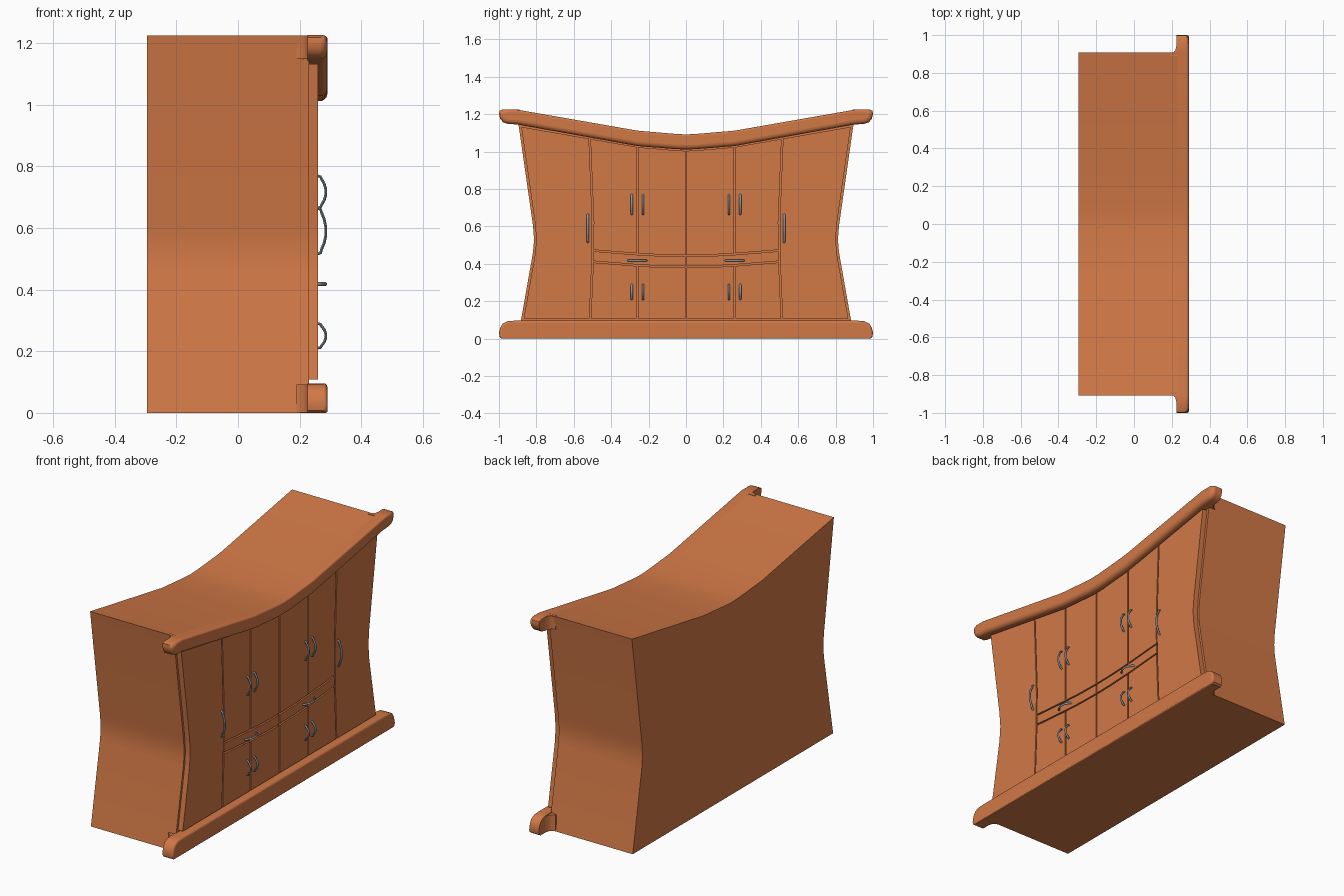
import bpy, bmesh, math

if "Cube" in bpy.data.objects:
    bpy.data.objects.remove(bpy.data.objects["Cube"])


def material(name, col):
    m = bpy.data.materials.new(name)
    m.diffuse_color = (*col, 1)
    m.use_nodes = True
    m.node_tree.nodes["Principled BSDF"].inputs["Base Color"].default_value = m.diffuse_color
    return m


WOOD = material("orange_wood", (0.64, 0.19, 0.062))
STEEL = material("grey_steel", (0.24, 0.30, 0.34))


def interp(pts, v):
    v = min(max(v, pts[0][0]), pts[-1][0])
    for (a, p), (b, q) in zip(pts, pts[1:]):
        if v <= b:
            return p + (q - p) * (v - a) / (b - a)


# Shape lines of the cabinet (right half)
SIDE = [(0, .90), (.10, .882), (.45, .82), (.49, .815), (.53, .813), (.57, .815), (.61, .819), (1.225, .907)]
TOP = [(0, 1.092), (.05, 1.094), (.26, 1.112), (.907, 1.225)]
SPLIT = [(.1, .513), (.4, .50), (.62, .497), (1.07, .515)]
DRAWER = [(0, .383), (.13, .385), (.26, .392), (.52, .413)]


def finish(bm, name, mat, angle=35):
    bmesh.ops.recalc_face_normals(bm, faces=bm.faces)
    me = bpy.data.meshes.new(name)
    bm.to_mesh(me)
    bm.free()
    me.materials.append(mat)
    me.polygons.foreach_set("use_smooth", [True] * len(me.polygons))
    me.set_sharp_from_angle(angle=math.radians(angle))
    ob = bpy.data.objects.new(name, me)
    bpy.context.collection.objects.link(ob)
    return ob


def prism(name, outline, x0, x1, weight=None, bevel=0.0):
    """Extrude a (y, z) outline along x; optionally round the front edges."""
    bm = bmesh.new()
    back = [bm.verts.new((x0, y, z)) for y, z in outline]
    front = [bm.verts.new((x1, y, z)) for y, z in outline]
    n = len(outline)
    bm.faces.new(back)
    bm.faces.new(front)
    for i in range(n):
        j = (i + 1) % n
        bm.faces.new((back[i], back[j], front[j], front[i]))
    if weight:
        layer = bm.edges.layers.float.new("bevel_weight_edge")
        for e in bm.edges:
            if all(v.co.x > x1 - 1e-5 for v in e.verts):
                mid = (e.verts[0].co + e.verts[1].co) / 2
                e[layer] = weight(abs(mid.y), mid.z)
    ob = finish(bm, name, WOOD)
    if weight:
        m = ob.modifiers.new("rounding", "BEVEL")
        m.limit_method = "WEIGHT"
        m.width = bevel
        m.segments = 5
    return ob


def mirrored(half):
    """Close a right-half outline running bottom to top with its mirror."""
    return half + [(-y, z) for y, z in reversed(half) if y > 1e-6]


# Cabinet body
prism("cabinet_body", mirrored([(y, z) for z, y in SIDE] + [p for p in reversed(TOP[:-1])]), -.295, .23)

# Top and bottom mouldings with rounded ends
crown = [(0, 1.012), (.05, 1.013), (.26, 1.03), (.90, 1.145), (.95, 1.148), (.978, 1.157), (.993, 1.175),
         (1, 1.20), (.997, 1.218), (.98, 1.226), (.907, 1.225), (.26, 1.112), (.05, 1.094), (0, 1.092)]
prism("top_moulding", mirrored(crown), .225, .29,
      lambda y, z: .4 if z > interp(TOP, y) - .04 and y < .985 else 1, .03)
base = [(.985, 0), (.996, .008), (1, .03), (.994, .058), (.98, .08), (.955, .093), (.92, .096)]
prism("bottom_moulding", mirrored(base), .225, .29,
      lambda y, z: .4 if z < .02 else 1, .03)

# Small flares where the mouldings leave the cabinet sides
for s in (-1, 1):
    for tag, z0, z1 in (("top", 1.148, 1.224), ("bottom", .001, .092)):
        bm = bmesh.new()
        pts = [(.19, .89), (.19, .90), (.208, .908), (.219, .92), (.226, .95), (.23, .95), (.23, .89)]
        f = bm.faces.new([bm.verts.new((x, s * y, z0)) for x, y in pts])
        r = bmesh.ops.extrude_face_region(bm, geom=[f])
        for v in r["geom"]:
            if isinstance(v, bmesh.types.BMVert):
                v.co.z = z1
        finish(bm, tag + "_moulding_flare", WOOD)

G = .004  # half of the gap between fronts


def front_panel(name, s, left, right, low, high, n=12):
    """Door or drawer bounded by y = left(z)/right(z) and z = low(y)/high(y)."""
    def corner(yf, zf):
        y, z = .5, .5
        for _ in range(6):
            y = yf(z)
            z = zf(y)
        return y, z
    bl, br = corner(left, low), corner(right, low)
    tr, tl = corner(right, high), corner(left, high)
    out = []
    for a, b, f, vertical in ((bl, br, low, 0), (br, tr, right, 1), (tr, tl, high, 0), (tl, bl, left, 1)):
        for i in range(n):
            y = a[0] + (b[0] - a[0]) * i / n
            z = a[1] + (b[1] - a[1]) * i / n
            out.append((s * f(z), z) if vertical else (s * y, f(y)))
    prism(name, out, .229, .26)


def at(v):
    return lambda _: v


def line(pts, off):
    return lambda v: interp(pts, v) + off


def handle(name, y, z, length, horizontal=False):
    """Bowed pull with feet that meet the front; elliptical section."""
    path = [(-.5, .257), (-.47, .268), (-.40, .271), (-.25, .280), (-.1, .2845),
            (.1, .2845), (.25, .280), (.40, .271), (.47, .268), (.5, .257)]
    bm = bmesh.new()
    rings = []
    for i, (t, x) in enumerate(path):
        p, q = path[max(i - 1, 0)], path[min(i + 1, len(path) - 1)]
        dx, dt = q[1] - p[1], (q[0] - p[0]) * length
        d = math.hypot(dx, dt)
        ring = []
        for k in range(8):
            a = k * math.pi / 4
            w, r = .006 * math.cos(a), .0045 * math.sin(a)
            px, pt = x + r * dt / d, t * length - r * dx / d
            ring.append(bm.verts.new((px, y + pt, z + w) if horizontal else (px, y + w, z + pt)))
        rings.append(ring)
    for a, b in zip(rings, rings[1:]):
        for k in range(8):
            bm.faces.new((a[k], a[(k + 1) % 8], b[(k + 1) % 8], b[k]))
    bm.faces.new(rings[0])
    bm.faces.new(rings[-1])
    finish(bm, name, STEEL, 50)


# Doors, drawers and handles on both halves
door_top = line(TOP, -.088)
for s in (-1, 1):
    front_panel("outer_door", s, line(SPLIT, G), line(SIDE, -.013), at(.108), door_top)
    handle("outer_door_handle", s * .525, .59, .15)
    for left, right, hy in ((at(G), at(.26 - G), .23), (at(.26 + G), line(SPLIT, -G), .29)):
        front_panel("upper_door", s, left, right, line(DRAWER, .06 + G), door_top)
        front_panel("lower_door", s, left, right, at(.108), line(DRAWER, -G))
        handle("upper_door_handle", s * hy, .717, .105)
        handle("lower_door_handle", s * hy, .25, .08)
    front_panel("drawer_front", s, at(G), line(SPLIT, -G), line(DRAWER, G), line(DRAWER, .06 - G))
    handle("drawer_handle", s * .26, .418, .10, True)
